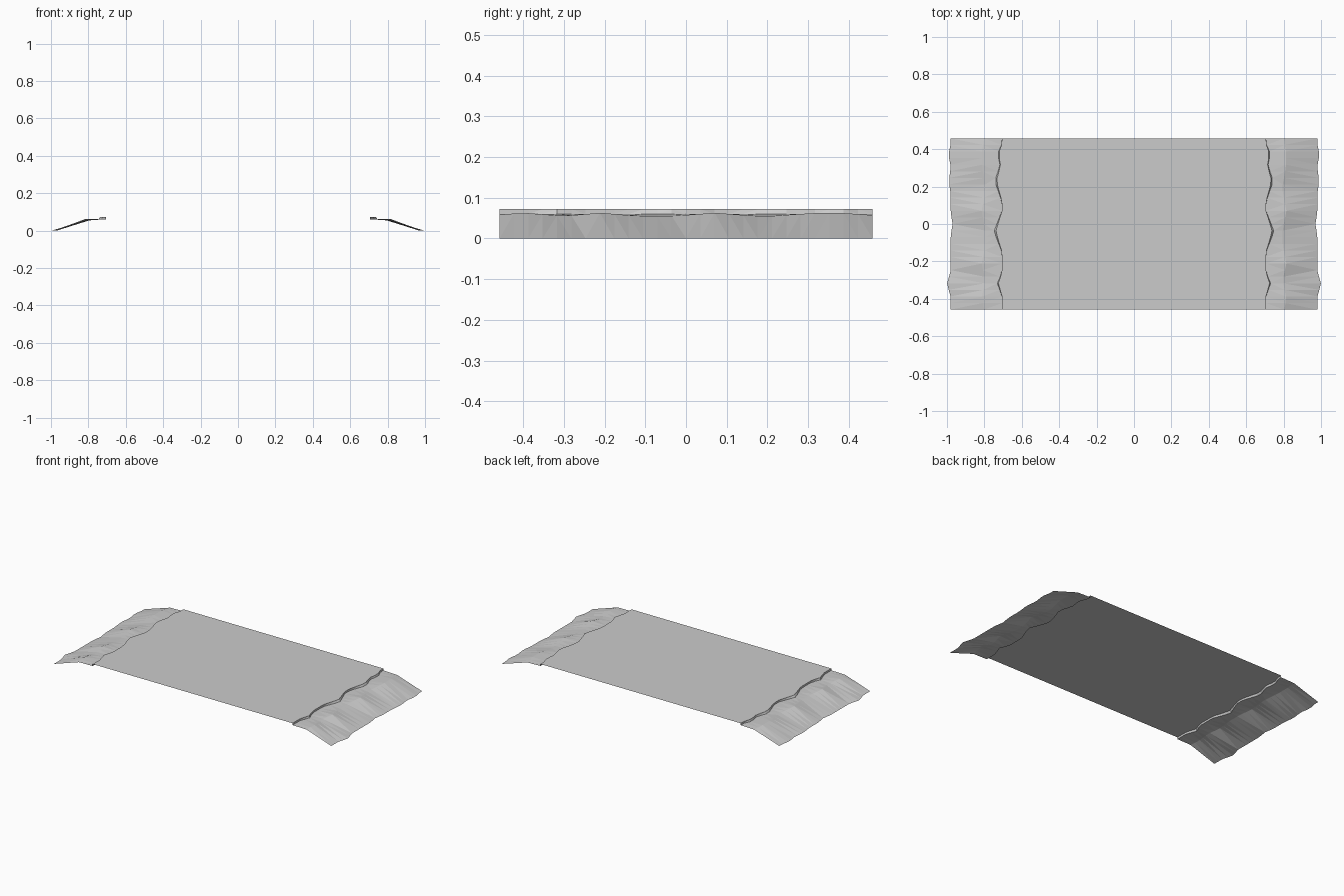
import bpy
import bmesh

cube = bpy.data.objects.get("Cube")
if cube:
    bpy.data.objects.remove(cube, do_unlink=True)

grey = bpy.data.materials.new("light grey cloth")
grey.use_nodes = True
colour = (0.6, 0.6, 0.6, 1)
grey.diffuse_color = colour
grey.node_tree.nodes["Principled BSDF"].inputs["Base Color"].default_value = colour

HALF_WIDTH = 0.458
STEPS = 26
stations = [HALF_WIDTH * (2 * i / STEPS - 1) for i in range(STEPS + 1)]

# Folds as (centre along y, reach, depth)
seam_folds = [(-0.32, 0.06, 0.02), (-0.04, 0.11, 0.033),
              (0.23, 0.11, 0.03), (0.37, 0.06, 0.02)]
hem_folds = [(-0.32, 0.07, 0.02), (0, 0.06, -0.01),
             (0.23, 0.07, 0.01), (0.37, 0.06, 0.012)]
crest_folds = [(-0.4, 0.1, 1), (-0.21, 0.09, 1), (0.07, 0.1, 1),
               (0.31, 0.1, 0.9), (0.4, 0.09, 0.8)]


def wave(y, folds):
    """Sum of pointed folds along the width."""
    return sum(d * max(0, 1 - abs(y - c) / r) for c, r, d in folds)


def seam_top(y):
    return (0.706 + wave(y, seam_folds), y, 0.072)


def seam_bottom(y):
    fold = wave(y, seam_folds)
    return (0.706 + 1.3 * fold, y, 0.06)


def crest(y):
    fold = min(1, wave(y, crest_folds))
    return (0.795 + 0.02 * fold, y, 0.055 + 0.008 * fold)


def hem(y):
    return (0.98 + wave(y, hem_folds), y, 0)


def mirrored(line):
    return lambda y: (-line(y)[0], *line(y)[1:])


def make_sheet(name, lines, triangulate=False):
    """Skin a sheet across neighbouring lines that run along y."""
    bm = bmesh.new()
    rows = [[bm.verts.new(line(y)) for y in stations] for line in lines]
    for a, b in zip(rows, rows[1:]):
        for i in range(STEPS):
            bm.faces.new((a[i], b[i], b[i + 1], a[i + 1]))
    if triangulate:
        bmesh.ops.triangulate(bm, faces=bm.faces[:])
    bm.normal_update()
    # Face every sheet upward
    if sum(f.normal.z * f.calc_area() for f in bm.faces) < 0:
        bmesh.ops.reverse_faces(bm, faces=bm.faces[:])
    mesh = bpy.data.meshes.new(name)
    bm.to_mesh(mesh)
    bm.free()
    mesh.materials.append(grey)
    obj = bpy.data.objects.new(name, mesh)
    bpy.context.scene.collection.objects.link(obj)
    return obj


# Flat middle of the cloth
make_sheet("centre_panel", [mirrored(seam_top), seam_top])

# Creased step, flat shelf and drooping end on each side
end_lines = [seam_top, seam_bottom, crest, hem]
make_sheet("left_end_flap", end_lines, True)
make_sheet("right_end_flap", [mirrored(line) for line in end_lines], True)
